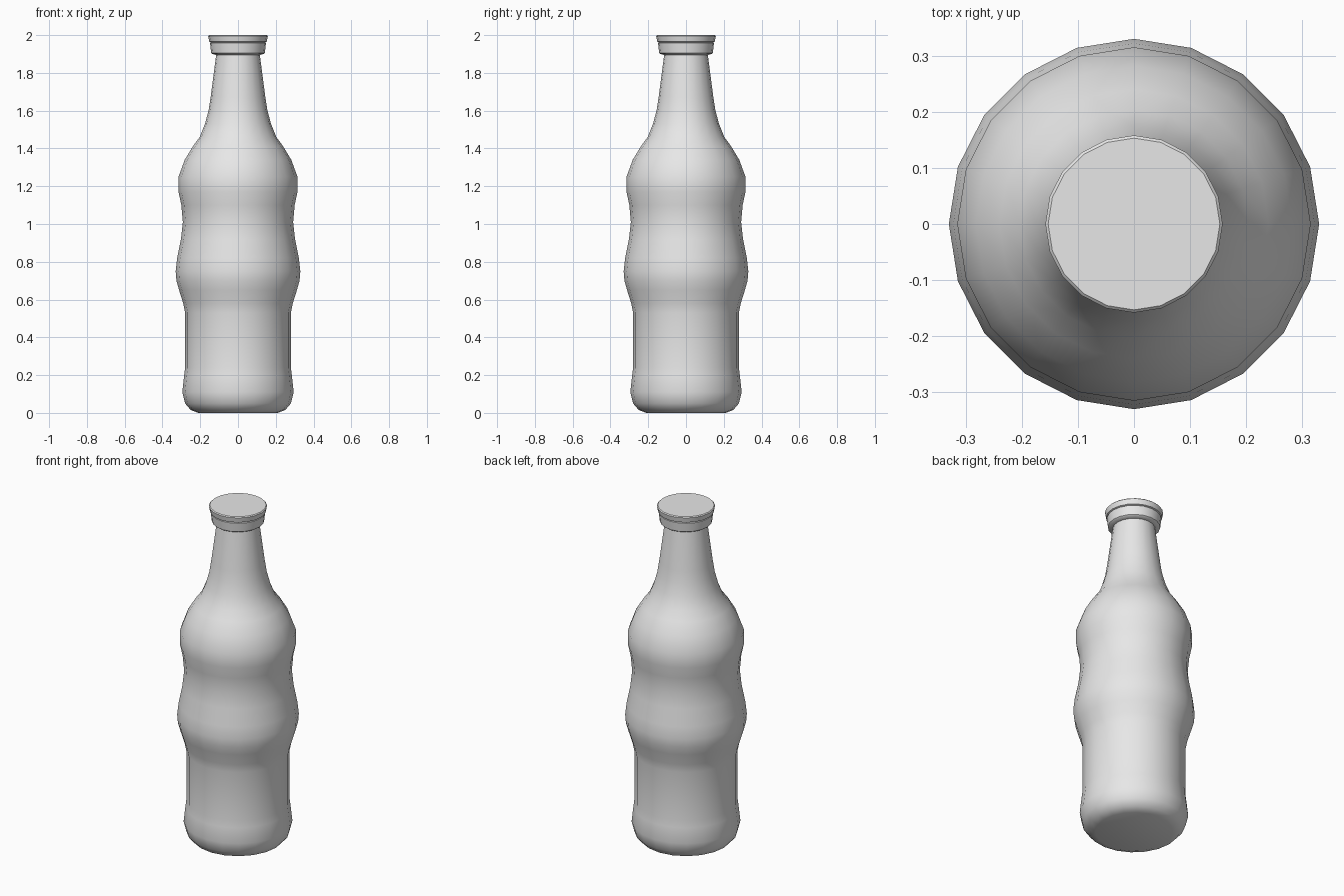
import bpy, bmesh, math

cube = bpy.data.objects.get("Cube")
if cube:
    bpy.data.objects.remove(cube, do_unlink=True)

SIDES = 20

grey = bpy.data.materials.new("light_grey")
grey.use_nodes = True
colour = (0.8, 0.8, 0.8, 1)
grey.diffuse_color = colour
grey.node_tree.nodes["Principled BSDF"].inputs["Base Color"].default_value = colour


def lathe(name, profile, sharp_angle):
    """Turn a (radius, height) profile about z and close both ends."""
    bm = bmesh.new()
    rings = []
    for r, z in profile:
        rings.append([bm.verts.new((r * math.cos(math.tau * i / SIDES),
                                    r * math.sin(math.tau * i / SIDES), z))
                      for i in range(SIDES)])
    for low, high in zip(rings, rings[1:]):
        for i in range(SIDES):
            j = (i + 1) % SIDES
            bm.faces.new((low[i], low[j], high[j], high[i]))
    bm.faces.new(rings[0][::-1])
    bm.faces.new(rings[-1])
    mesh = bpy.data.meshes.new(name)
    bm.to_mesh(mesh)
    bm.free()
    mesh.materials.append(grey)
    obj = bpy.data.objects.new(name, mesh)
    bpy.context.collection.objects.link(obj)
    bpy.ops.object.select_all(action="DESELECT")
    obj.select_set(True)
    bpy.context.view_layer.objects.active = obj
    bpy.ops.object.shade_smooth_by_angle(angle=math.radians(sharp_angle))
    return obj


# Bottle body: foot, straight label band, bulge, waist, shoulder and neck
lathe("bottle_body", [
    (0.21, 0.0), (0.25, 0.015), (0.28, 0.05), (0.295, 0.11), (0.285, 0.20),
    (0.28, 0.24), (0.28, 0.53), (0.29, 0.58), (0.312, 0.65), (0.326, 0.70),
    (0.33, 0.75), (0.322, 0.82), (0.302, 0.92), (0.292, 1.01), (0.30, 1.10),
    (0.315, 1.17), (0.315, 1.25), (0.282, 1.34), (0.24, 1.41), (0.203, 1.46),
    (0.175, 1.53), (0.156, 1.60), (0.145, 1.67), (0.115, 1.90),
], 60)

# Lip ring around the mouth
lathe("lip_ring", [(0.115, 1.895), (0.136, 1.90), (0.142, 1.905), (0.148, 1.958), (0.14, 1.962)], 40)

# Cap closing the bottle
lathe("cap", [(0.14, 1.96), (0.152, 1.965), (0.158, 1.995), (0.153, 2.0)], 40)
